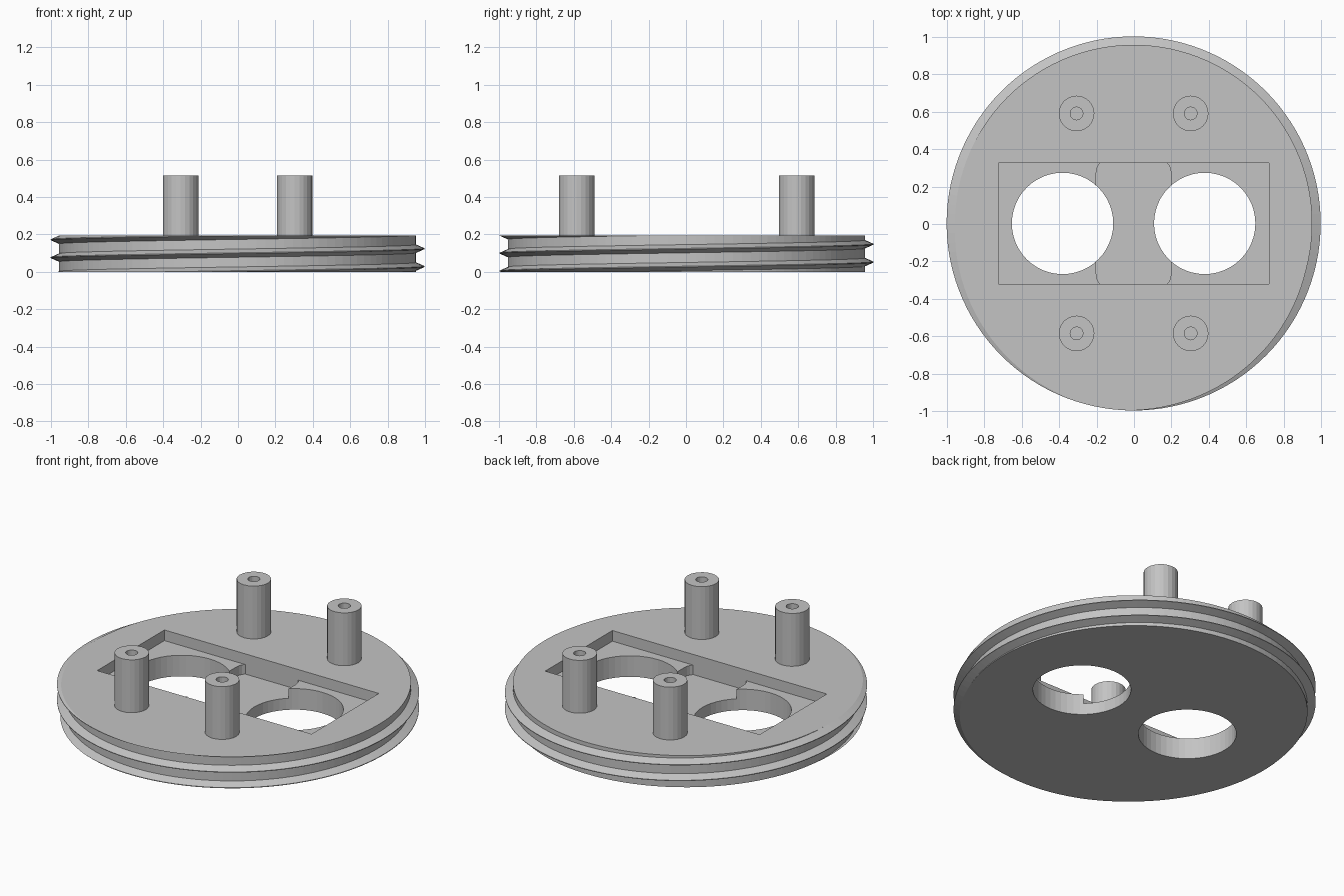
import bpy, bmesh, math

if "Cube" in bpy.data.objects:
    bpy.data.objects.remove(bpy.data.objects["Cube"])

H = 0.193            # disc thickness
CORE, CREST = 0.955, 1.0
PITCH, Z0 = 0.0955, 0.028
HALF, FLAT = 0.022, 0.002
CX, CY = -0.002, 0.003
N = 120

grey = bpy.data.materials.new("light grey")
grey.diffuse_color = (0.55, 0.55, 0.55, 1)
grey.use_nodes = True
grey.node_tree.nodes["Principled BSDF"].inputs["Base Color"].default_value = grey.diffuse_color


def finish(bm, name):
    bmesh.ops.remove_doubles(bm, verts=bm.verts, dist=1e-5)
    bmesh.ops.recalc_face_normals(bm, faces=bm.faces)
    me = bpy.data.meshes.new(name)
    bm.to_mesh(me)
    bm.free()
    me.materials.append(grey)
    ob = bpy.data.objects.new(name, me)
    bpy.context.collection.objects.link(ob)
    return ob


def prism(name, outline, z0, z1):
    """Vertical extrusion of a closed outline."""
    bm = bmesh.new()
    lo = [bm.verts.new((x + CX, y + CY, z0)) for x, y in outline]
    hi = [bm.verts.new((x + CX, y + CY, z1)) for x, y in outline]
    n = len(outline)
    bm.faces.new(lo)
    bm.faces.new(hi)
    for i in range(n):
        j = (i + 1) % n
        bm.faces.new((lo[i], lo[j], hi[j], hi[i]))
    return finish(bm, name)


def circle(x, y, r, n):
    return [(x + r * math.cos(math.tau * i / n), y + r * math.sin(math.tau * i / n))
            for i in range(n)]


def cut(target, cutter):
    mod = target.modifiers.new("cut", 'BOOLEAN')
    mod.operation, mod.solver, mod.object = 'DIFFERENCE', 'EXACT', cutter
    bpy.context.view_layer.objects.active = target
    bpy.ops.object.modifier_apply(modifier=mod.name)
    bpy.data.objects.remove(cutter)


def radius(z, zc):
    """Radius of the thread whose crest is at zc."""
    d = abs(z - zc)
    if d <= FLAT:
        return CREST
    return CORE + (CREST - CORE) * max(0, (HALF - d) / (HALF - FLAT))


# Disc with a helical thread trimmed at both faces
bm = bmesh.new()
cols = []
for i in range(N + 1):
    a = math.tau * i / N
    crests = [Z0 + PITCH * (k + i / N) for k in range(-3, 5)]
    zs = [0] + [c + d for c in crests for d in (-HALF, -FLAT, FLAT, HALF)] + [H]
    col = []
    for z in zs:
        z = min(max(z, 0), H)
        r = max(radius(z, c) for c in crests)
        col.append(bm.verts.new((CX + r * math.cos(a), CY + r * math.sin(a), z)))
    cols.append(col)
for p, q in zip(cols, cols[1:]):
    for j in range(len(p) - 1):
        bm.faces.new((p[j], q[j], q[j + 1], p[j + 1]))
bm.faces.new([c[0] for c in cols[:N]])
bm.faces.new([c[-1] for c in cols[:N]])
disc = finish(bm, "threaded_disc")

# Rectangular recess, deeper centre channel with clipped round corners
cut(disc, prism("recess_cutter", [(-.723, -.324), (.723, -.324), (.723, .324), (-.723, .324)],
                0.128, 0.3))
corner = [(.2, .27), (.197, .292), (.19, .31), (.178, .324)]
channel = (corner + [(-x, y) for x, y in reversed(corner)]
           + [(-x, -y) for x, y in corner] + [(x, -y) for x, y in reversed(corner)])
cut(disc, prism("channel_cutter", channel, 0.07, 0.25))

# Two round through holes
for s in (-1, 1):
    cut(disc, prism("hole_cutter", circle(s * .38, 0, .271, 48), -0.1, 0.3))

# Four posts with blind screw holes
for sx in (-1, 1):
    for sy in (-1, 1):
        x, y = sx * .305, sy * .588
        post = prism("mounting_post", circle(x, y, .095, 24), H - .005, .515)
        cut(post, prism("screw_cutter", circle(x, y, .034, 20), .2, .6))
